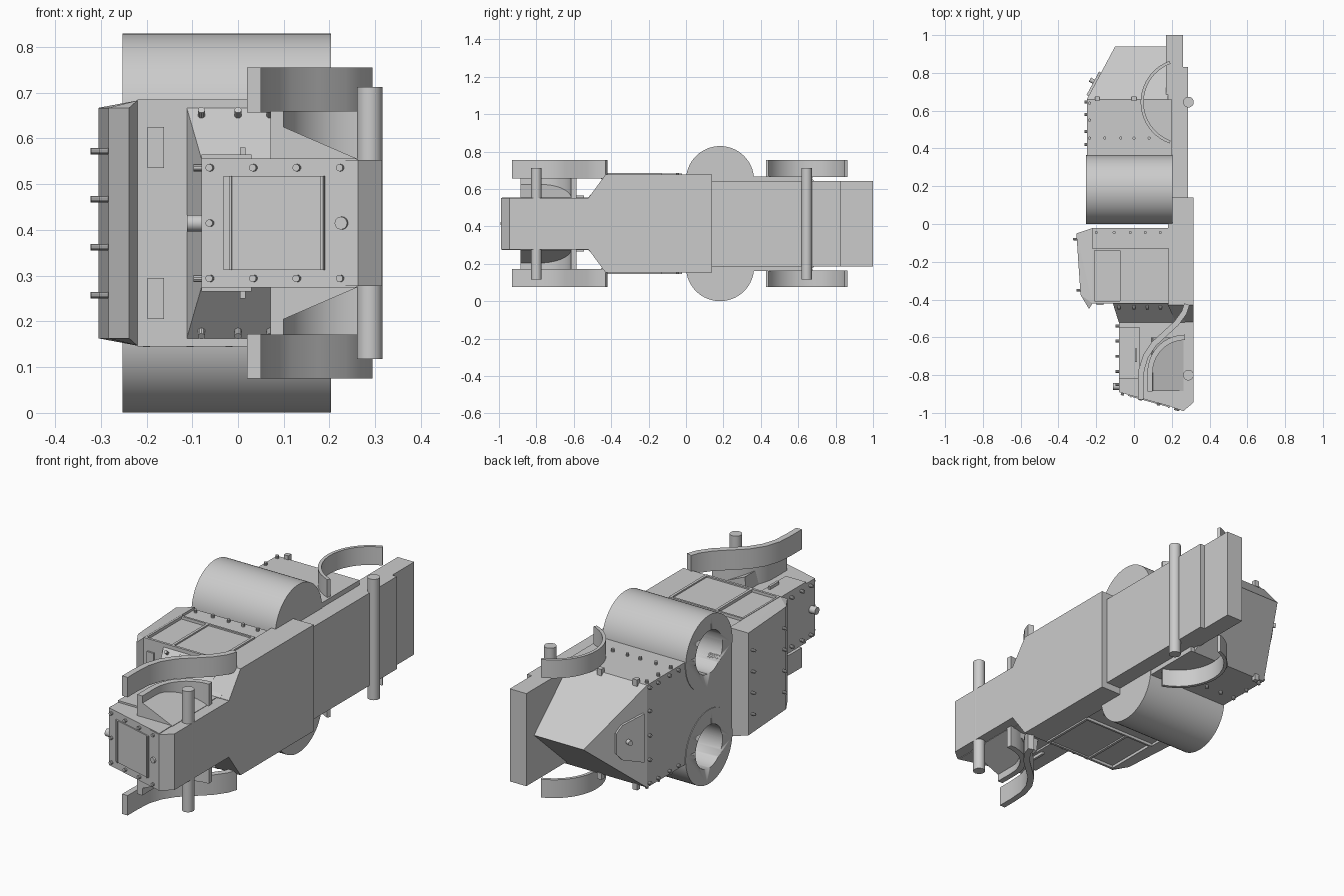
import bpy, bmesh, math
from mathutils import Vector, Matrix

if "Cube" in bpy.data.objects:
    bpy.data.objects.remove(bpy.data.objects["Cube"])

ZC = 0.415  # symmetry plane of the vehicle, which lies on its side (roof towards -x)
grey = bpy.data.materials.new("plain grey")
grey.diffuse_color = (0.6, 0.6, 0.6, 1)
grey.use_nodes = True
grey.node_tree.nodes["Principled BSDF"].inputs["Base Color"].default_value = grey.diffuse_color


def finish(name, bm, smooth=False):
    bmesh.ops.recalc_face_normals(bm, faces=bm.faces)
    me = bpy.data.meshes.new(name)
    bm.to_mesh(me)
    bm.free()
    me.materials.append(grey)
    ob = bpy.data.objects.new(name, me)
    bpy.context.collection.objects.link(ob)
    if smooth:
        bpy.ops.object.select_all(action='DESELECT')
        ob.select_set(True)
        bpy.context.view_layer.objects.active = ob
        bpy.ops.object.shade_smooth_by_angle(angle=math.radians(35))
    return ob


def prism(name, pts, z0, z1, smooth=False):
    """Extrude an xy outline along z."""
    bm = bmesh.new()
    f = bm.faces.new([bm.verts.new((x, y, z0)) for x, y in pts])
    r = bmesh.ops.extrude_face_region(bm, geom=[f])
    vs = [v for v in r['geom'] if isinstance(v, bmesh.types.BMVert)]
    bmesh.ops.translate(bm, verts=vs, vec=(0, 0, z1 - z0))
    return finish(name, bm, smooth)


def box(name, x0, x1, y0, y1, z0, z1):
    return prism(name, [(x0, y0), (x1, y0), (x1, y1), (x0, y1)], z0, z1)


def hull(name, pts):
    bm = bmesh.new()
    for p in pts:
        bm.verts.new(p)
    bmesh.ops.convex_hull(bm, input=bm.verts)
    bmesh.ops.dissolve_limit(bm, angle_limit=0.01, verts=bm.verts, edges=bm.edges)
    return finish(name, bm)


def sym(pts):
    """Points given as (x, y, half width), mirrored about the centre plane."""
    return [(x, y, ZC + s * w) for x, y, w in pts for s in (-1, 1)]


def rod(name, centre, axis, r, length, seg=32):
    bm = bmesh.new()
    rot = Vector(axis).to_track_quat('Z', 'Y').to_matrix().to_4x4()
    bmesh.ops.create_cone(bm, cap_ends=True, segments=seg, radius1=r, radius2=r,
                          depth=length, matrix=Matrix.Translation(centre) @ rot)
    return finish(name, bm, True)


def strip(name, path, t, z0, z1):
    """Bent sheet following an xy path."""
    ps = [Vector(p) for p in path]
    a, b = [], []
    for i, p in enumerate(ps):
        d = (ps[min(i + 1, len(ps) - 1)] - ps[max(i - 1, 0)]).normalized()
        n = Vector((-d.y, d.x)) * t / 2
        a.append(p + n)
        b.append(p - n)
    return prism(name, a + b[::-1], z0, z1, True)


def span(s, lo, hi):
    """z range lo..hi out from the centre plane, on side s."""
    return sorted((ZC + s * lo, ZC + s * hi))


def rivets(name, places, axis, r=0.008, length=0.025):
    for p in places:
        rod(name, p, axis, r, length, 10)


# chassis
hull("chassis_middle", sym([(0.18, 0.14, .262), (0.315, 0.14, .262),
                            (0.18, -0.43, .262), (0.315, -0.43, .262),
                            (0.22, -0.52, .14), (0.315, -0.52, .14)]))
prism("chassis_front", [(0.2, -0.5), (0.315, -0.5), (0.315, -0.945), (0.262, -0.99), (0.2, -0.97)],
      ZC - .138, ZC + .138)
box("chassis_rear", 0.17, 0.285, 0.14, 0.83, ZC - .228, ZC + .228)
box("chassis_tail", 0.17, 0.26, 0.83, 1.0, ZC - .228, ZC + .228)
for y in (-0.8, 0.645):
    rod("axle", (0.288, y, ZC), (0, 0, 1), 0.028, 0.595)

# engine hood with its sloping nose
prism("hood", [(-0.08, -0.5), (0.25, -0.5), (0.26, -0.985), (-0.08, -0.89)], ZC - .141, ZC + .141)
hull("cowl", sym([(-0.112, -0.42, .252), (0.27, -0.42, .252),
                  (-0.08, -0.522, .141), (0.27, -0.522, .141)]))
nose = Vector((0.34, -0.095, 0)).normalized()
out = Vector((nose.y, -nose.x, 0))


def on_nose(x, z):
    return Vector((x, -0.89 - (x + 0.08) * 0.279, z))


def nose_plate(name, x0, x1, z0, z1, t):
    hull(name, [on_nose(x, z) + out * k for x in (x0, x1) for z in (z0, z1) for k in (-.01, t)])


nose_plate("nose_hatch", -0.03, 0.19, ZC - .103, ZC + .103, 0.006)
for x in (-0.014, 0.186):
    nose_plate("hatch_bar", x - .003, x + .003, ZC - .103, ZC + .103, 0.011)
rivets("nose_rivet", [on_nose(x, ZC + s * .121) for x in (-.06, .035, .13, .225) for s in (-1, 1)]
       + [on_nose(-.06, ZC)], out)
rod("crank_boss", on_nose(0.228, ZC), out, 0.014, 0.024, 20)
rod("filler_cap", (-0.092, -0.86, ZC), (1, 0, 0), 0.018, 0.04, 20)
rivets("hood_rivet", [(-0.085, y, ZC + s * .121) for y in (-.54, -.62, -.7, -.78, -.85)
                      for s in (-1, 1)], (1, 0, 0))

# cab and slanted armoured roof
box("cab", -0.222, 0.185, -0.42, -0.02, ZC - .256, ZC + .256)
hull("roof", sym([(-0.22, -0.022, .268), (-0.22, -0.42, .268), (-0.305, -0.05, .252),
                  (-0.283, -0.375, .252), (-0.238, -0.45, .252)]))
rivets("roof_bolt", [(x, y, ZC + k * .105) for x, y in ((-.307, -.08), (-.289, -.35))
                     for k in (-1.5, -.5, .5, 1.5)], (1, .07, 0), 0.007, 0.03)
for s in (-1, 1):
    a, b = span(s, .25, .27)
    # side panel frames
    box("cab_trim_rear", -0.22, 0.185, -0.14, -0.13, a, b)
    box("cab_trim_front", -0.22, 0.185, -0.42, -0.408, a, b)
    box("cab_trim_post", -0.075, -0.062, -0.42, -0.13, a, b)
    box("cab_trim_end", 0.172, 0.185, -0.42, -0.13, a, b)
    box("cab_trim_top", -0.22, -0.21, -0.42, -0.13, a, b)
    box("cab_door", -0.062, 0.172, -0.408, -0.14, *span(s, .25, .263))
    rivets("cab_rivet", [(x, -0.045, ZC + s * .258) for x in (-.2, -.105, -.02, .06, .14)], (0, 0, 1))
    box("vision_slit", -0.198, -0.162, -0.428, -0.41, *span(s, .12, .21))
    rivets("cowl_bolt", [(x, -0.435, ZC + s * .235) for x in (-.08, 0, .07, .14)],
           (0, -1, s * .8), 0.008, 0.04)
    # hood side panel and latch
    box("hood_side_panel", -0.08, 0.03, -0.82, -0.545, *span(s, .13, .15))
    box("hood_latch", 0.004, 0.016, -0.73, -0.66, *span(s, .14, .165))

# front mudguards
front_path = [(.28, -.425), (.265, -.47), (.225, -.525), (.165, -.58), (.105, -.635),
              (.062, -.70), (.04, -.77), (.035, -.85), (.035, -.93)]
inner_path = [(.085, -.886), (.085, -.79)] + [
    (.27 - .185 * math.cos(a), -.785 + .185 * math.sin(a))
    for a in [math.radians(9 * i) for i in range(1, 11)]]
for s in (-1, 1):
    strip("front_mudguard", front_path, 0.03, *span(s, .242, .34))
    strip("front_wheel_arch", inner_path, 0.028, *span(s, .13, .245))
    hull("arch_filler", [(x, y, ZC + s * w) for y in (-.885, -.6)
                         for x, w in ((.09, .13), (.1, .21), (.262, .13), (.262, .14))])
    # rear mudguard
    strip("rear_mudguard", [(.267 - .224 * math.cos(a), .645 + .224 * math.sin(a))
                            for a in [math.radians(-70 + 7 * i) for i in range(21)]],
          0.016, *span(s, .25, .34))

# rear hull with wedge tail
box("rear_hull", -0.25, 0.2, 0.2, 0.66, ZC - .252, ZC + .252)
box("hull_bridge", -0.25, 0.2, 0.0, 0.2, ZC - .234, ZC + .234)
hull("wedge_tail", sym([(-0.25, 0.66, .252), (0.18, 0.66, .252)])
     + [(-0.1, 0.94, ZC), (0.18, 0.94, ZC)])
# hatch on the sloping tail face
t = Vector((0.15, 0.28, 0)).normalized()
n = Vector((-t.y, t.x, 0))
hatch = [(.02, .12), (.13, .085), (.16, .05)]
hull("tail_hatch", [Vector((-0.25, 0.66, ZC + s * w)) + t * d + n * k
                    for d, w in hatch for s in (-1, 1) for k in (-.01, .012)])
rod("hatch_knob", Vector((-0.25, 0.66, ZC)) + t * .1 + n * .02, n, 0.012, 0.03, 12)
for s in (-1, 1):
    rivets("hull_rivet", [(x, .455, ZC + s * .254) for x in (-.235, -.155, -.07, 0, .08)]
           + [(-.235, y, ZC + s * .254) for y in (.55, .64)], (0, 0, 1))
    rivets("hull_roof_rivet", [(-.25, y, ZC + s * .235) for y in (.42, .49, .58, .645)], (1, 0, 0))
    for x in (-.195, 0):
        box("tail_hinge", x - .012, x + .012, .652, .676, *span(s, .24, .272))
rivets("hull_roof_rivet", [(-.25, .645, ZC + z) for z in (-.12, 0, .12)], (1, 0, 0))

# twin open drums, hollow towards the roof side
for s in (-1, 1):
    zc = ZC + s * .2325
    drum = rod("drum", (-0.025, 0.182, zc), (1, 0, 0), 0.182, 0.456, 64)
    bore = rod("bore_cutter", (-0.2, 0.182, zc), (1, 0, 0), 0.105, 0.5, 48)
    bore.hide_render = True
    bore.hide_viewport = True
    for name in ("drum", "hull_bridge", "rear_hull"):
        for ob in [drum] if name == "drum" else [bpy.data.objects[name]]:
            m = ob.modifiers.new("bore", 'BOOLEAN')
            m.operation = 'DIFFERENCE'
            m.solver = 'EXACT'
            m.object = bore
